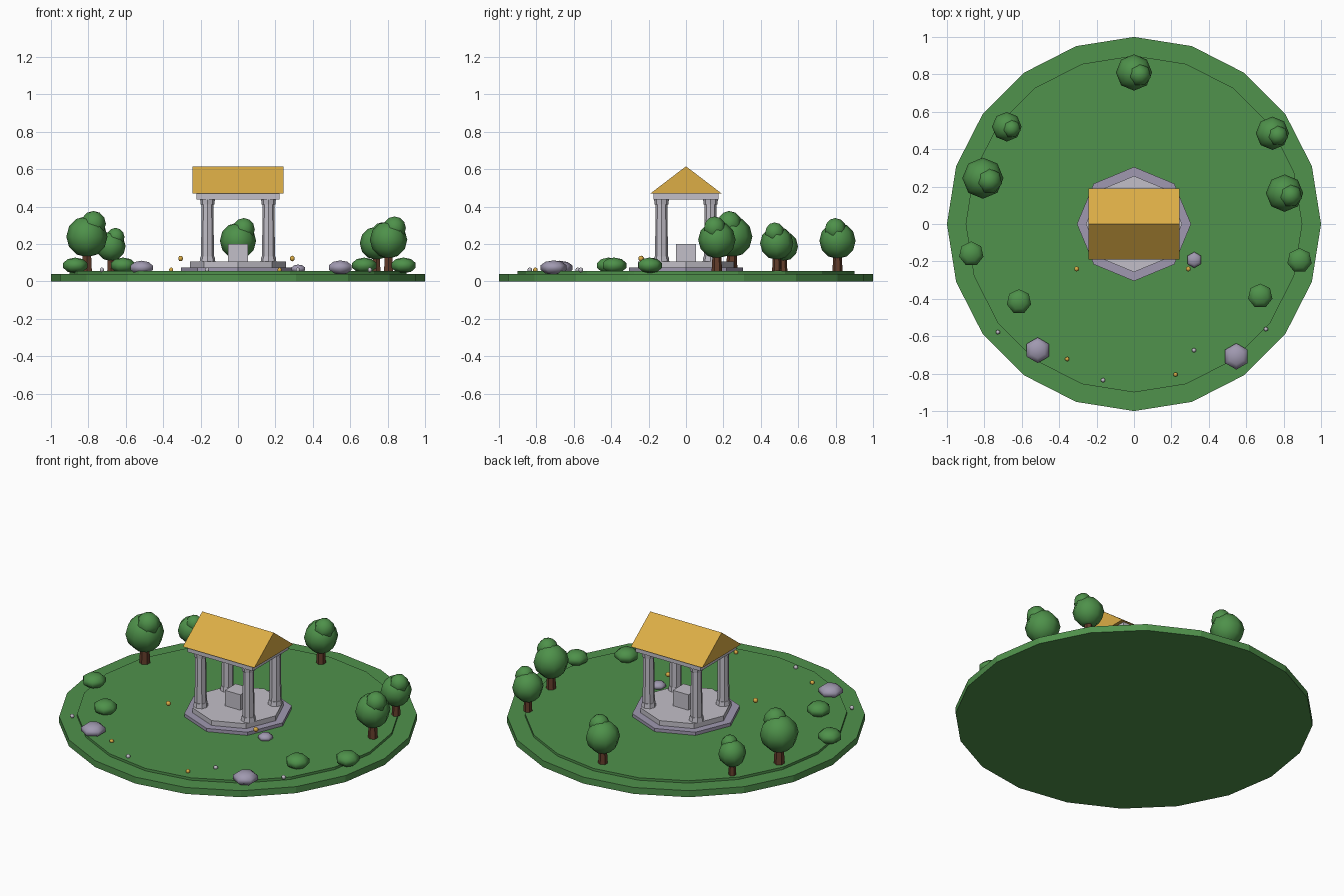
import bpy, bmesh
from mathutils import Matrix, Vector

cube = bpy.data.objects.get("Cube")
if cube:
    bpy.data.objects.remove(cube, do_unlink=True)


def material(name, r, g, b):
    def linear(c):
        c /= 255
        return c / 12.92 if c <= 0.04045 else ((c + 0.055) / 1.055) ** 2.4
    colour = (linear(r), linear(g), linear(b), 1)
    m = bpy.data.materials.new(name)
    m.use_nodes = True
    m.diffuse_color = colour
    bsdf = next(n for n in m.node_tree.nodes if n.type == 'BSDF_PRINCIPLED')
    bsdf.inputs["Base Color"].default_value = colour
    return m


grass = material("grass green", 80, 146, 76)
leaf = material("leaf green", 78, 145, 74)
bark = material("bark brown", 98, 60, 42)
marble = material("pale marble", 194, 191, 200)
stone = material("lilac stone", 160, 153, 176)
gold = material("gold", 220, 173, 70)


def finish(name, bm, mat, smooth=False):
    bmesh.ops.recalc_face_normals(bm, faces=bm.faces)
    mesh = bpy.data.meshes.new(name)
    bm.to_mesh(mesh)
    bm.free()
    mesh.materials.append(mat)
    for p in mesh.polygons:
        p.use_smooth = smooth
    obj = bpy.data.objects.new(name, mesh)
    bpy.context.collection.objects.link(obj)
    return obj


def prism(name, sides, x, y, z0, z1, r0, r1, mat):
    """Upright regular prism or frustum from z0 to z1."""
    bm = bmesh.new()
    bmesh.ops.create_cone(bm, cap_ends=True, segments=sides, radius1=r0, radius2=r1,
                          depth=z1 - z0, matrix=Matrix.Translation((x, y, (z0 + z1) / 2)))
    return finish(name, bm, mat)


def box(name, wx, wy, z0, z1, mat):
    bm = bmesh.new()
    place = Matrix.Translation((0, 0, (z0 + z1) / 2)) @ Matrix.Diagonal((wx, wy, z1 - z0, 1))
    bmesh.ops.create_cube(bm, size=1, matrix=place)
    return finish(name, bm, mat)


def ball(name, x, y, z, r, mat, sides=8, rings=6, squash=1):
    bm = bmesh.new()
    place = Matrix.Translation((x, y, z)) @ Matrix.Diagonal((1, 1, squash, 1))
    bmesh.ops.create_uvsphere(bm, u_segments=sides, v_segments=rings, radius=r, matrix=place)
    return finish(name, bm, mat, smooth=True)


# Ground: two stacked discs
GROUND = 0.055
prism("ground_rim", 20, 0, 0, 0, 0.04, 1, 1, grass)
prism("ground_top", 20, 0, 0, 0.04, GROUND, 0.9, 0.9, grass)

# Octagonal steps and altar
FLOOR = 0.105
prism("lower_step", 8, 0, 0, GROUND, 0.075, 0.305, 0.305, stone)
prism("upper_step", 8, 0, 0, 0.075, FLOOR, 0.257, 0.257, marble)
box("altar", 0.106, 0.106, FLOOR, 0.2, marble)

# Four columns
for sx in (-1, 1):
    for sy in (-1, 1):
        x, y = sx * 0.163, sy * 0.131
        prism("column_base", 8, x, y, FLOOR, 0.132, 0.042, 0.038, marble)
        prism("column_shaft", 8, x, y, 0.13, 0.412, 0.035, 0.031, marble)
        prism("column_capital", 8, x, y, 0.41, 0.44, 0.036, 0.04, marble)

# Lintel slab and gable roof
box("lintel", 0.445, 0.35, 0.438, 0.47, marble)
bm = bmesh.new()
gable = bm.faces.new([bm.verts.new((-0.244, y, z))
                      for y, z in ((-0.19, 0.47), (0.19, 0.47), (0, 0.615))])
swept = bmesh.ops.extrude_face_region(bm, geom=[gable], use_keep_orig=True)["geom"]
bmesh.ops.translate(bm, vec=Vector((0.488, 0, 0)),
                    verts=[v for v in swept if isinstance(v, bmesh.types.BMVert)])
finish("roof", bm, gold)

# Trees: x, y, size
for x, y, s in ((0, 0.81, 0.97), (0.74, 0.485, 0.89), (0.805, 0.165, 1),
                (-0.68, 0.52, 0.79), (-0.808, 0.245, 1.1)):
    prism("tree_trunk", 6, x, y, GROUND, GROUND + 0.11 * s, 0.028 * s, 0.022 * s, bark)
    ball("tree_crown", x, y, GROUND + 0.167 * s, 0.1 * s, leaf)
    ball("tree_crown_tip", x + 0.032 * s, y - 0.013 * s, GROUND + 0.23 * s, 0.062 * s, leaf, 7, 6)

# Bushes
for x, y in ((-0.87, -0.16), (0.885, -0.195), (-0.615, -0.415), (0.675, -0.385)):
    ball("bush", x, y, 0.085, 0.07, leaf, 7, 5, 0.6)

# Rocks
for x, y, r in ((-0.515, -0.675, 0.072), (0.547, -0.708, 0.074), (0.322, -0.192, 0.045)):
    ball("rock", x, y, GROUND + 0.25 * r, r, stone, 6, 5, 0.52)

# Lanterns beside the steps, flowers and pebbles along the front edge
for x in (-0.307, 0.29):
    ball("lantern", x, -0.24, 0.122, 0.015, gold, 6, 5)
for x, y in ((-0.357, -0.722), (0.222, -0.805)):
    ball("flower", x, y, 0.061, 0.013, gold, 6, 5)
for x, y in ((-0.728, -0.578), (-0.165, -0.835), (0.32, -0.675), (0.705, -0.562)):
    ball("pebble", x, y, 0.061, 0.013, marble, 6, 5)
